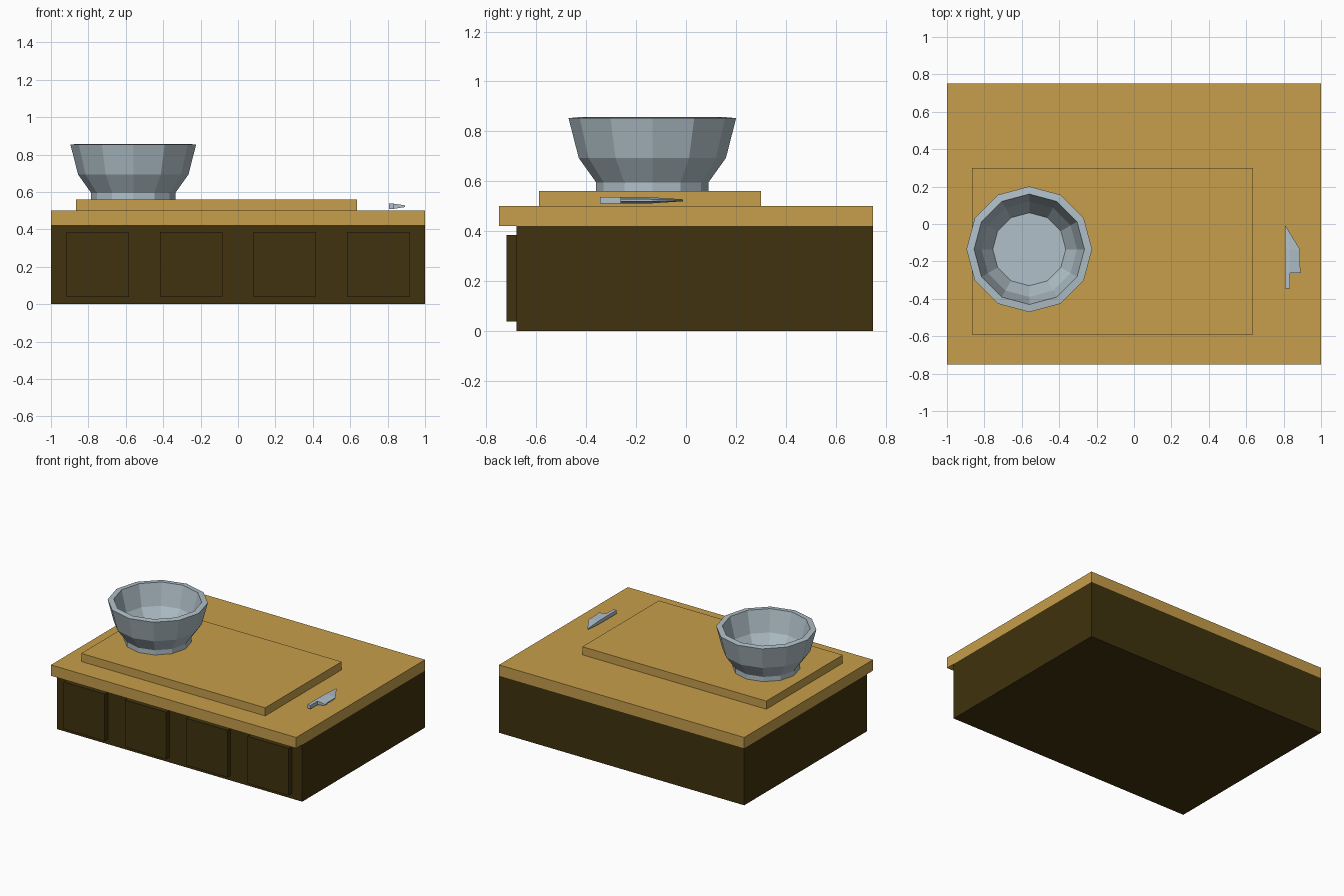
import bpy, bmesh, math

if "Cube" in bpy.data.objects:
    bpy.data.objects.remove(bpy.data.objects["Cube"])


def material(name, rgb):
    m = bpy.data.materials.new(name)
    m.diffuse_color = (*rgb, 1)
    m.use_nodes = True
    m.node_tree.nodes["Principled BSDF"].inputs["Base Color"].default_value = m.diffuse_color
    return m


WOOD = material("light wood", (0.565, 0.342, 0.070))
DARK = material("dark brown", (0.051, 0.032, 0.0044))
METAL = material("pale metal", (0.434, 0.527, 0.578))


def finish(name, bm, mat):
    bmesh.ops.recalc_face_normals(bm, faces=bm.faces)
    me = bpy.data.meshes.new(name)
    bm.to_mesh(me)
    bm.free()
    me.materials.append(mat)
    ob = bpy.data.objects.new(name, me)
    bpy.context.collection.objects.link(ob)
    return ob


def box(name, x, y, z, mat):
    bm = bmesh.new()
    bmesh.ops.create_cube(bm, size=1)
    for v in bm.verts:
        for i, (lo, hi) in enumerate((x, y, z)):
            v.co[i] = hi if v.co[i] > 0 else lo
    return finish(name, bm, mat)


# cabinet, counter and chopping board
box("cabinet", (-1, 1), (-0.68, 0.75), (0, 0.42), DARK)
box("countertop", (-1, 1), (-0.75, 0.75), (0.42, 0.50), WOOD)
box("chopping_board", (-0.865, 0.635), (-0.59, 0.30), (0.50, 0.56), WOOD)

# four raised doors on the front
for i in range(4):
    cx = -0.75 + 0.5 * i
    box(f"door_{i + 1}", (cx - 0.167, cx + 0.167), (-0.72, -0.68), (0.038, 0.385), DARK)

# twelve-sided bowl: outside profile up, then inside profile down
profile = [(0.225, 0.56), (0.225, 0.595), (0.295, 0.693), (0.336, 0.853),
           (0.295, 0.857), (0.255, 0.70), (0.195, 0.605)]
SIDES = 12
bm = bmesh.new()
rings = []
for r, z in profile:
    rings.append([bm.verts.new((-0.56 + r * math.cos(math.tau * k / SIDES),
                                -0.135 + r * math.sin(math.tau * k / SIDES), z))
                  for k in range(SIDES)])
for a, b in zip(rings, rings[1:]):
    for k in range(SIDES):
        n = (k + 1) % SIDES
        bm.faces.new((a[k], a[n], b[n], b[k]))
bm.faces.new(rings[0])
bm.faces.new(rings[-1])
finish("bowl", bm, METAL)

# knife: straight handle and a blade that thins towards its edge
box("knife_handle", (0.808, 0.833), (-0.345, -0.262), (0.510, 0.537), METAL)
# stations along the blade: y, edge x, spine half thickness
stations = [(-0.262, 0.893, 0.0135), (-0.225, 0.888, 0.0135),
            (-0.136, 0.888, 0.012), (-0.012, 0.812, 0.004)]
bm = bmesh.new()
sections = []
for y, edge, h in stations:
    mid = min(0.833, edge - 0.002)
    pts = [(0.808, -h), (mid, -h), (edge, -h * 0.35),
           (edge, h * 0.35), (mid, h), (0.808, h)]
    sections.append([bm.verts.new((x, y, 0.5235 + dz)) for x, dz in pts])
for a, b in zip(sections, sections[1:]):
    for k in range(6):
        n = (k + 1) % 6
        bm.faces.new((a[k], a[n], b[n], b[k]))
bm.faces.new(sections[0])
bm.faces.new(sections[-1])
finish("knife_blade", bm, METAL)
